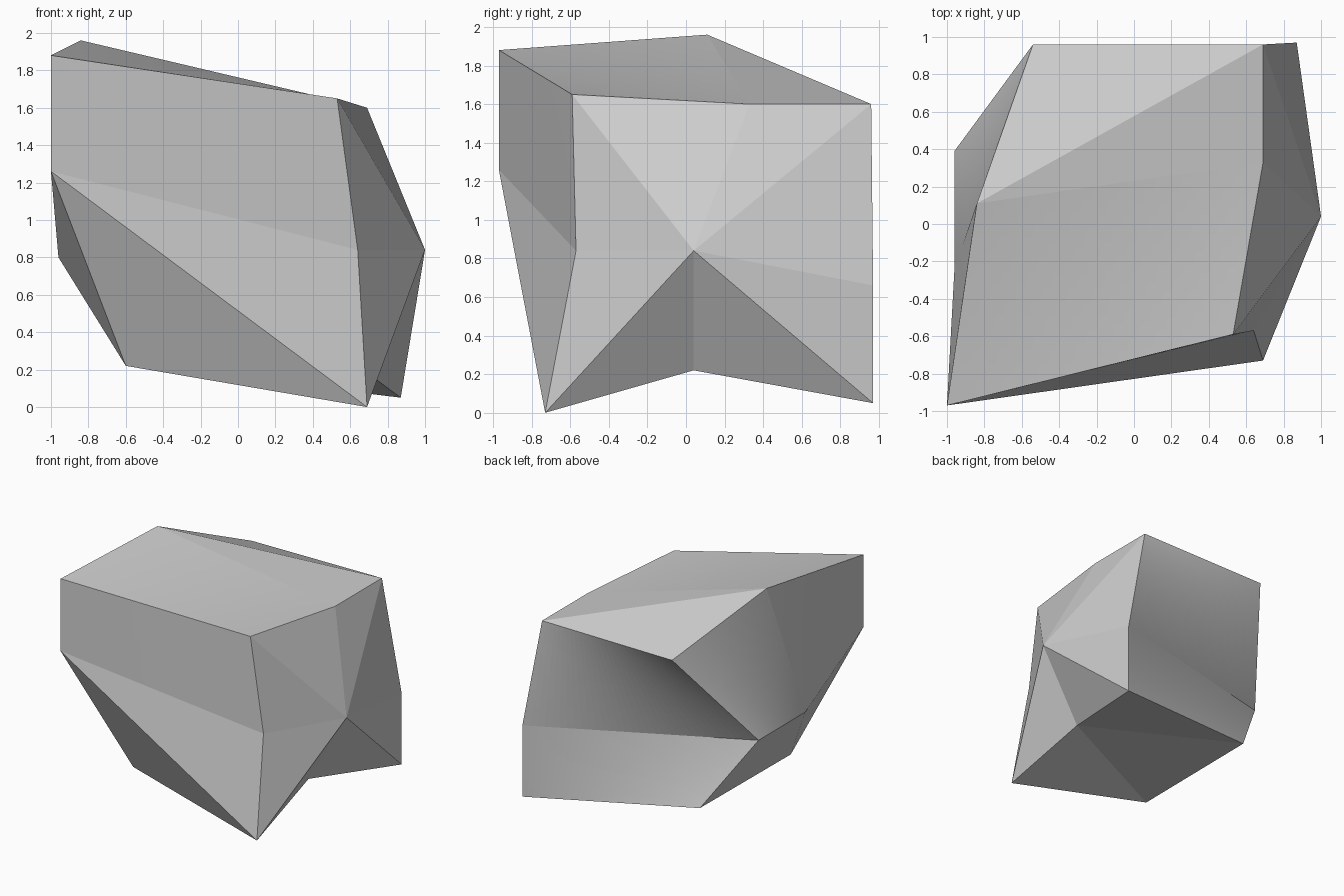
import bpy, bmesh

cube = bpy.data.objects.get("Cube")
if cube:
    bpy.data.objects.remove(cube, do_unlink=True)

# Stone colour
stone = bpy.data.materials.new("stone grey")
stone.use_nodes = True
colour = (0.6, 0.6, 0.6, 1)
stone.diffuse_color = colour
bsdf = next(n for n in stone.node_tree.nodes if n.type == "BSDF_PRINCIPLED")
bsdf.inputs["Base Color"].default_value = colour
bsdf.inputs["Roughness"].default_value = 0.9

# Corners of the boulder
corners = {
    # top rim
    "front_top": (-1, -0.97, 1.88),
    "peak": (-0.84, 0.11, 1.96),
    "back_top": (-0.54, 0.96, 1.59),
    "far_top": (0.69, 0.96, 1.6),
    "side_top": (0.69, 0.33, 1.6),
    "near_top": (0.53, -0.59, 1.65),
    # waist
    "front_waist": (-1, -0.97, 1.26),
    "near_waist": (0.64, -0.57, 0.84),
    "side_waist": (1, 0.04, 0.84),
    "far_waist": (0.87, 0.97, 0.66),
    "back_waist": (-0.96, 0.39, 0.8),
    "mid_waist": (-0.96, -0.24, 0.8),
    # base, with a notch in one side
    "near_base": (0.69, -0.73, 0),
    "notch": (0.64, 0.04, 0.22),
    "far_base": (0.87, 0.97, 0.05),
    "back_base": (-0.6, 0.67, 0.23),
    "front_base": (-0.6, -0.56, 0.22),
}

# Ridged facets: each folds along the line from its first to its third corner
ridged = [
    # top
    "peak side_top far_top back_top",
    # front
    "front_waist front_base near_base near_waist",
    # notched side
    "near_top near_waist side_waist side_top",
    "side_waist far_waist far_top side_top",
    "near_base notch side_waist near_waist",
    "side_waist notch far_base far_waist",
    # underside
    "notch far_base back_base front_base",
]

# Plain facets: flat, or gently twisted
plain = [
    "front_top near_top side_top peak",
    "front_top front_waist near_waist near_top",
    # back
    "far_top far_waist back_waist back_top",
    "far_waist far_base back_base back_waist",
    # plain side
    "back_top back_waist mid_waist peak",
    "peak mid_waist front_waist front_top",
    "mid_waist front_base front_waist",
    "back_waist back_base front_base mid_waist",
    # underside
    "notch near_base front_base",
]

bm = bmesh.new()
vert = {name: bm.verts.new(co) for name, co in corners.items()}
for names in ridged:
    a, b, c, d = (vert[n] for n in names.split())
    bm.faces.new((a, b, c))
    bm.faces.new((a, c, d))
for names in plain:
    bm.faces.new([vert[n] for n in names.split()])
bmesh.ops.recalc_face_normals(bm, faces=bm.faces[:])

mesh = bpy.data.meshes.new("boulder")
bm.to_mesh(mesh)
bm.free()
mesh.materials.append(stone)
boulder = bpy.data.objects.new("boulder", mesh)
bpy.context.collection.objects.link(boulder)

# Even subdivision turns each twisted facet into a smooth patch
twist = boulder.modifiers.new("facet twist", "SUBSURF")
twist.subdivision_type = "SIMPLE"
twist.levels = twist.render_levels = 5
